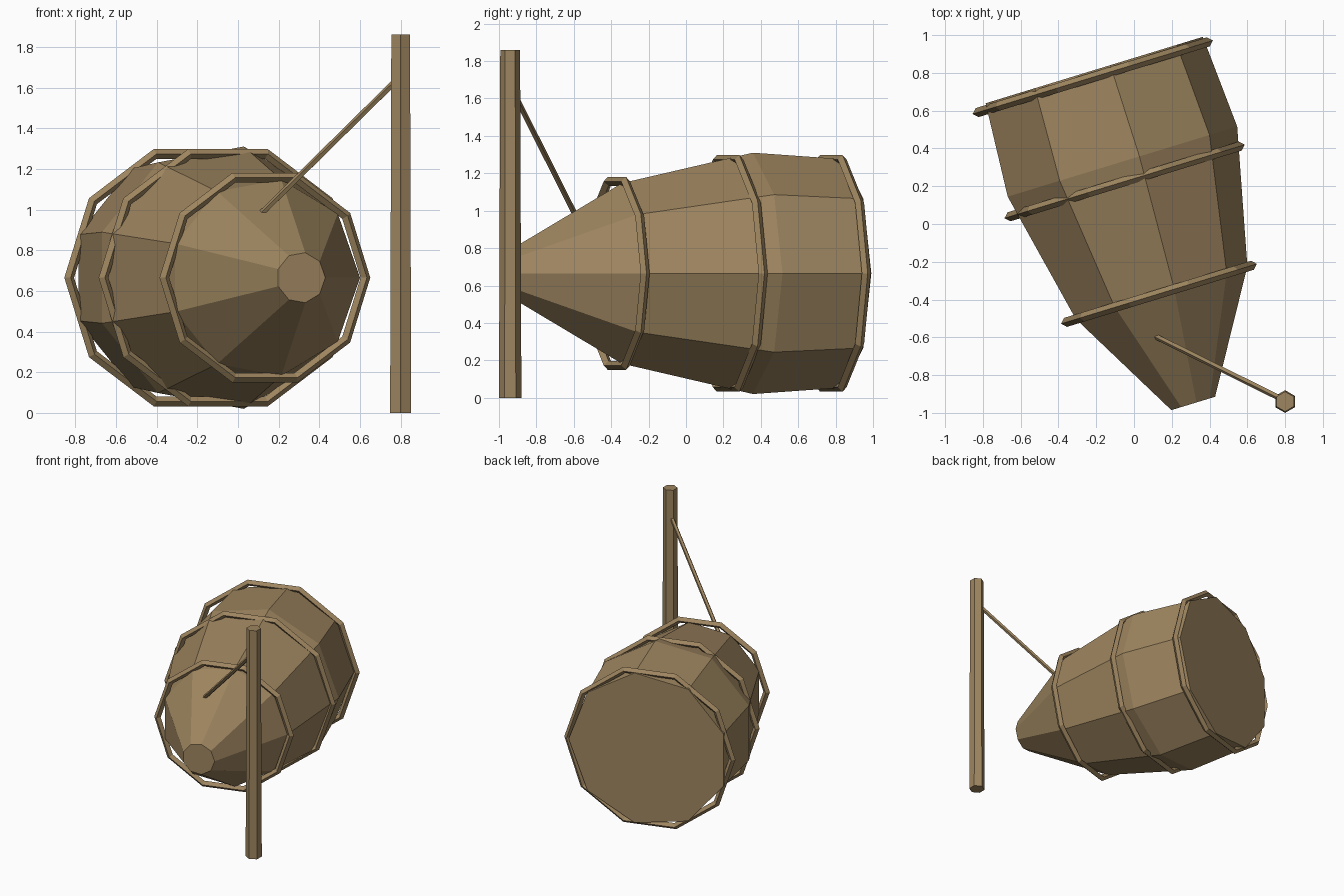
import bpy, bmesh, math
from mathutils import Matrix, Vector

if "Cube" in bpy.data.objects:
    bpy.data.objects.remove(bpy.data.objects["Cube"])

wood = bpy.data.materials.new("weathered_wood")
wood.diffuse_color = (0.34, 0.235, 0.115, 1)
wood.use_nodes = True
wood.node_tree.nodes["Principled BSDF"].inputs["Base Color"].default_value = wood.diffuse_color


def lathe(name, profile, sides, frame, ring=False):
    """Revolve (distance along axis, radius) points around local z.
    ring=True closes the profile into a hoop; otherwise the ends are capped."""
    bm = bmesh.new()
    loops = []
    for d, r in profile:
        loops.append([bm.verts.new((r * math.cos(2 * math.pi * i / sides),
                                    r * math.sin(2 * math.pi * i / sides), d))
                      for i in range(sides)])
    pairs = list(zip(loops, loops[1:]))
    if ring:
        pairs.append((loops[-1], loops[0]))
    else:
        bm.faces.new(loops[0])
        bm.faces.new(loops[-1])
    for a, b in pairs:
        for i in range(sides):
            j = (i + 1) % sides
            bm.faces.new((a[i], a[j], b[j], b[i]))
    bmesh.ops.recalc_face_normals(bm, faces=bm.faces)
    mesh = bpy.data.meshes.new(name)
    bm.to_mesh(mesh)
    bm.free()
    mesh.materials.append(wood)
    obj = bpy.data.objects.new(name, mesh)
    obj.matrix_world = frame
    bpy.context.collection.objects.link(obj)
    return obj


def frame_from(origin, x_axis, z_axis):
    x, z = Vector(x_axis).normalized(), Vector(z_axis).normalized()
    y = z.cross(x)
    m = Matrix((x, y, z)).transposed().to_4x4()
    m.translation = Vector(origin)
    return m


# Barrel lies on its side, turned 17 degrees; local z runs from nose to back
a = math.radians(17)
barrel_frame = frame_from((0.31, -0.951, 0.665),
                          (math.cos(a), math.sin(a), 0),
                          (-math.sin(a), math.cos(a), 0))

# Nine-sided tapered body
lathe("barrel_body", [(0, 0.125), (0.61, 0.49), (1.334, 0.655), (1.841, 0.62)],
      9, barrel_frame)

# Ten-sided hoops with diamond cross-section
t = 0.025
for name, d, r in (("front_hoop", 0.608, 0.517),
                   ("middle_hoop", 1.23, 0.64),
                   ("back_hoop", 1.807, 0.64)):
    lathe(name, [(d, r + t), (d + t, r), (d, r - t), (d - t, r)],
          10, barrel_frame, ring=True)

# Six-sided upright post, slightly tapered
lathe("post", [(0, 0.06), (1.86, 0.053)], 6,
      frame_from((0.80, -0.94, 0), (0, 1, 0), (0, 0, 1)))

# Thin brace from the post down into the barrel
start, end = Vector((0.10, -0.587, 0.965)), Vector((0.785, -0.927, 1.64))
axis = end - start
lathe("brace", [(0, 0.016), (axis.length, 0.016)], 5,
      frame_from(start, axis.cross(Vector((0, 0, 1))), axis))
